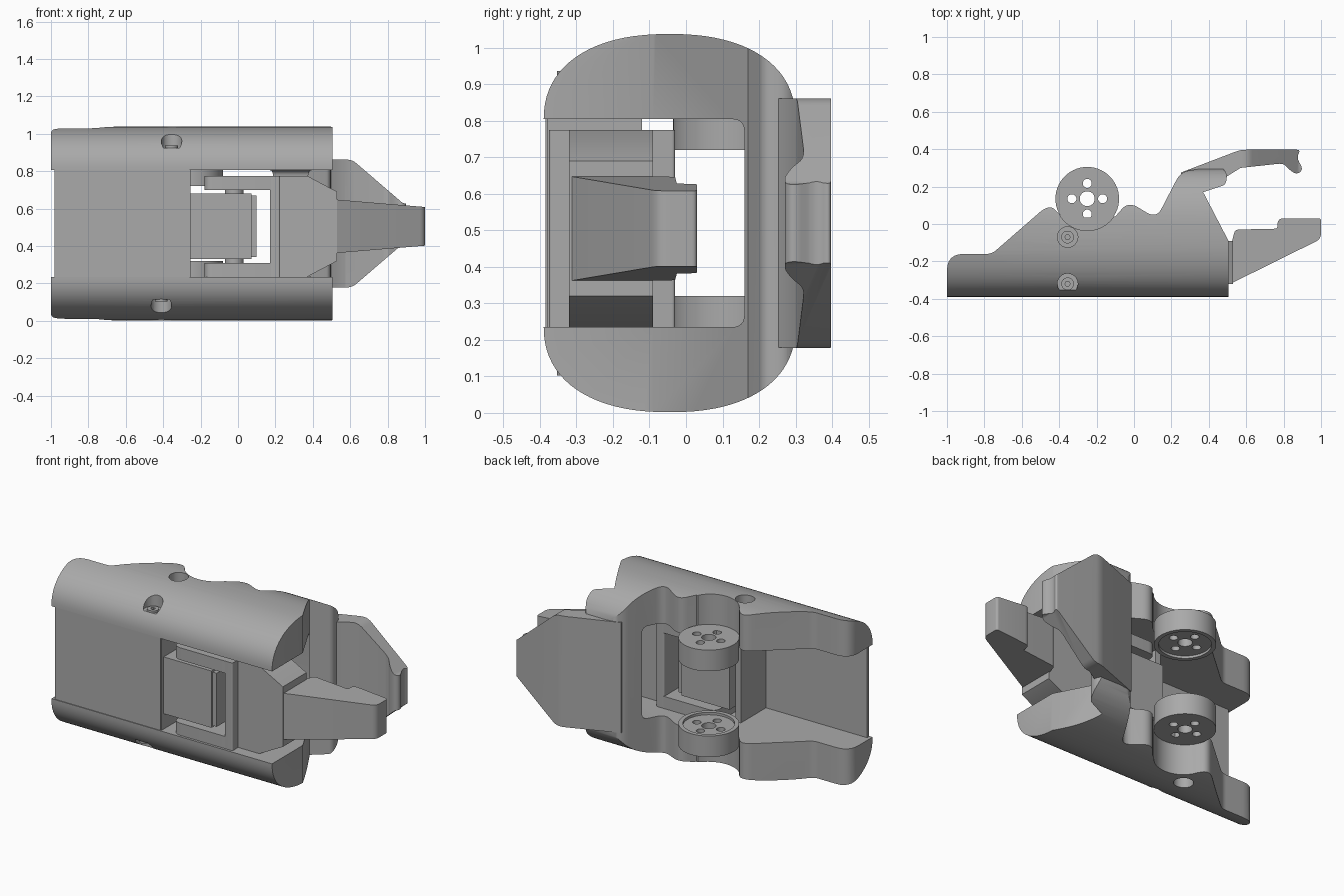
import bpy, bmesh, math
from mathutils import Vector

cube = bpy.data.objects.get("Cube")
if cube:
    bpy.data.objects.remove(cube, do_unlink=True)

MID = 0.52    # mid height of the palm
LINK = 0.505  # mid height of the moving jaw

grey = bpy.data.materials.new("plain grey")
grey.use_nodes = True
grey.diffuse_color = (0.40, 0.40, 0.40, 1)
grey.node_tree.nodes["Principled BSDF"].inputs["Base Color"].default_value = (0.40, 0.40, 0.40, 1)


def rounded(points, steps=6):
    """Round every corner that carries a third value, its radius."""
    out = []
    for i, p in enumerate(points):
        c = Vector(p[:2])
        if len(p) < 3:
            out.append(c)
            continue
        a = Vector(points[i - 1][:2]) - c
        b = Vector(points[(i + 1) % len(points)][:2]) - c
        a = c + a.normalized() * min(p[2], a.length * 0.49)
        b = c + b.normalized() * min(p[2], b.length * 0.49)
        for k in range(steps + 1):
            t = k / steps
            out.append(a * (1 - t) ** 2 + c * (2 * t * (1 - t)) + b * t * t)
    return out


def prism(name, points, axis, lo, hi):
    """Extrude a profile along one axis."""
    place = {"x": lambda p, h: (h, p[0], p[1]),
             "y": lambda p, h: (p[0], h, p[1]),
             "z": lambda p, h: (p[0], p[1], h)}[axis]
    bm = bmesh.new()
    pts = rounded(points)
    rings = [[bm.verts.new(place(p, h)) for p in pts] for h in (lo, hi)]
    bm.faces.new(rings[0])
    bm.faces.new(rings[1])
    for i in range(len(pts)):
        j = (i + 1) % len(pts)
        bm.faces.new((rings[0][i], rings[0][j], rings[1][j], rings[1][i]))
    bmesh.ops.recalc_face_normals(bm, faces=bm.faces)
    mesh = bpy.data.meshes.new(name)
    bm.to_mesh(mesh)
    bm.free()
    mesh.materials.append(grey)
    obj = bpy.data.objects.new(name, mesh)
    bpy.context.collection.objects.link(obj)
    return obj


def box(name, x, y, z, r=0.0):
    corners = [(x[0], y[0], r), (x[1], y[0], r), (x[1], y[1], r), (x[0], y[1], r)]
    return prism(name, corners if r else [c[:2] for c in corners], "z", *z)


def disc(name, x, y, r, lo, hi, n=40):
    ring = [(x + r * math.cos(math.tau * k / n), y + r * math.sin(math.tau * k / n)) for k in range(n)]
    return prism(name, ring, "z", lo, hi)


def combine(obj, tool, operation="DIFFERENCE"):
    """Apply a boolean and discard the tool."""
    mod = obj.modifiers.new("cut", "BOOLEAN")
    mod.operation, mod.object, mod.solver = operation, tool, "EXACT"
    graph = bpy.context.evaluated_depsgraph_get()
    mesh = bpy.data.meshes.new_from_object(obj.evaluated_get(graph))
    obj.modifiers.clear()
    obj.data = mesh
    bpy.data.objects.remove(tool, do_unlink=True)
    return obj


def mirrored(points, mid):
    """Close a half outline by reflecting its second value about mid."""
    return points + [(p[0], 2 * mid - p[1], *p[2:]) for p in reversed(points)]


# Palm shell: side profile limited by an oval section
palm = prism("palm_shell", [
    (-1, -0.39), (0.505, -0.39), (0.505, -0.09), (0.37, 0.17), (0.49, 0.21, 0.02),
    (0.50, 0.27, 0.03), (0.46, 0.31), (0.25, 0.28, 0.05), (0.12, 0.03, 0.06),
    (-0.03, 0.12, 0.06), (-0.10, 0.04), (-0.38, 0.03), (-0.45, 0.11, 0.07),
    (-0.76, -0.16, 0.03), (-1, -0.16, 0.09)], "z", -0.1, 1.2)
half = []
for k in range(41):
    a = math.pi * k / 40
    c, s = math.cos(a), math.sin(a)
    half.append((-0.045 - 0.345 * math.copysign(abs(c) ** 0.87, c),
                 MID + 0.28 + 0.238 * max(s, 0) ** 0.87))
combine(palm, prism("section", mirrored(half, MID), "x", -1.2, 1.2), "INTERSECT")

# Open channel through the palm
combine(palm, prism("channel", mirrored([(-0.5, 0.805), (0.16, 0.805, 0.035)], MID), "x", -1.3, 1.3))

# Pivot pockets and screw recesses on both outer sides
for lo, hi, floor_lo, floor_hi, sx in ((0.85, 1.3, 0.925, 1.3, -0.355), (-0.3, 0.19, -0.3, 0.115, -0.41)):
    combine(palm, disc("pocket", -0.25, 0.135, 0.171, lo, hi))
    for sy in (-0.07, -0.32):
        combine(palm, disc("recess", sx, sy, 0.055, floor_lo, floor_hi, 24))

# Screw heads in the recesses
for side, z, sx in (("upper", 0.925, -0.355), ("lower", 0.115, -0.41)):
    for label, sy in (("rear", -0.07), ("front", -0.32)):
        screw = disc(f"{side}_{label}_screw", sx, sy, 0.034, z - 0.012, z + 0.012, 24)
        combine(screw, disc("socket", sx, sy, 0.014, z - 0.1, z + 0.1, 6))

# Pivot bosses with a hub hole, four bolt holes and an inner recess
for side, lo, hi, face in (("upper", 0.72, 0.85, 0.72), ("lower", 0.19, 0.32, 0.32)):
    boss = disc(f"{side}_pivot_boss", -0.25, 0.135, 0.17, lo, hi, 56)
    combine(boss, disc("horn_recess", -0.25, 0.135, 0.145, face - 0.015, face + 0.015))
    for dx, dy, r in ((0, 0, 0.04), (0.082, 0, 0.024), (-0.082, 0, 0.024), (0, 0.082, 0.024), (0, -0.082, 0.024)):
        combine(boss, disc("hole", -0.25 + dx, 0.135 + dy, r, 0, 1.1, 24))

# Front wall and the bulkhead behind the motor
box("front_wall", (-0.98, -0.26), (-0.385, -0.365), (0.235, 0.805))
box("bulkhead", (-0.29, -0.255), (-0.38, -0.12), (0.235, 0.805))

# Fixed finger: hooked profile limited by a tapered outline
finger = prism("fixed_finger", [
    (0.25, 0.25), (0.25, 0.275), (0.57, 0.397, 0.03), (0.89, 0.397, 0.02), (0.87, 0.355, 0.03),
    (0.905, 0.29, 0.03), (0.87, 0.265, 0.02), (0.83, 0.29, 0.02), (0.80, 0.325, 0.03),
    (0.57, 0.30), (0.49, 0.25)], "z", 0, 1.1)
combine(finger, prism("outline", mirrored([
    (0.2, 0.86), (0.61, 0.862, 0.03), (0.88, 0.63), (1, 0.60)], MID), "y", 0, 0.6), "INTERSECT")

# Motor inside the channel, with end cap and axle
box("motor", (-0.255, 0.072), (-0.36, -0.06), (0.33, 0.68))
box("motor_cap", (0.072, 0.10), (-0.35, -0.07), (0.34, 0.67))
disc("motor_axle", -0.02, -0.20, 0.05, 0.28, 0.73)

# Moving jaw: two arms, a cross frame, a tapered knuckle and a finger
for side, z in (("upper", (0.70, 0.775)), ("lower", (0.235, 0.31))):
    box(f"{side}_jaw_arm", (-0.18, 0.22), (-0.375, -0.03), z, 0.05)
box("jaw_cross_frame", (0.17, 0.225), (-0.375, -0.03), (0.235, 0.775), 0.01)
prism("jaw_knuckle", mirrored([(0.21, 0.775), (0.37, 0.775), (0.53, 0.69)], LINK), "y", -0.32, -0.09)

jaw = prism("moving_finger", [
    (0.525, -0.315), (1, -0.08, 0.03), (1, 0.03, 0.015), (0.77, 0.03, 0.03),
    (0.765, -0.025, 0.01), (0.54, -0.03, 0.02), (0.525, -0.09)], "z", 0.2, 0.8)
combine(jaw, prism("outline", mirrored([(0.5, 0.65), (1.1, 0.60)], LINK), "y", -0.5, 0.3), "INTERSECT")

# Smooth shading with sharp edges kept
for obj in [o for o in bpy.context.scene.objects if o.type == "MESH"]:
    bpy.ops.object.select_all(action="DESELECT")
    obj.select_set(True)
    bpy.context.view_layer.objects.active = obj
    bpy.ops.object.shade_smooth_by_angle(angle=math.radians(30))
